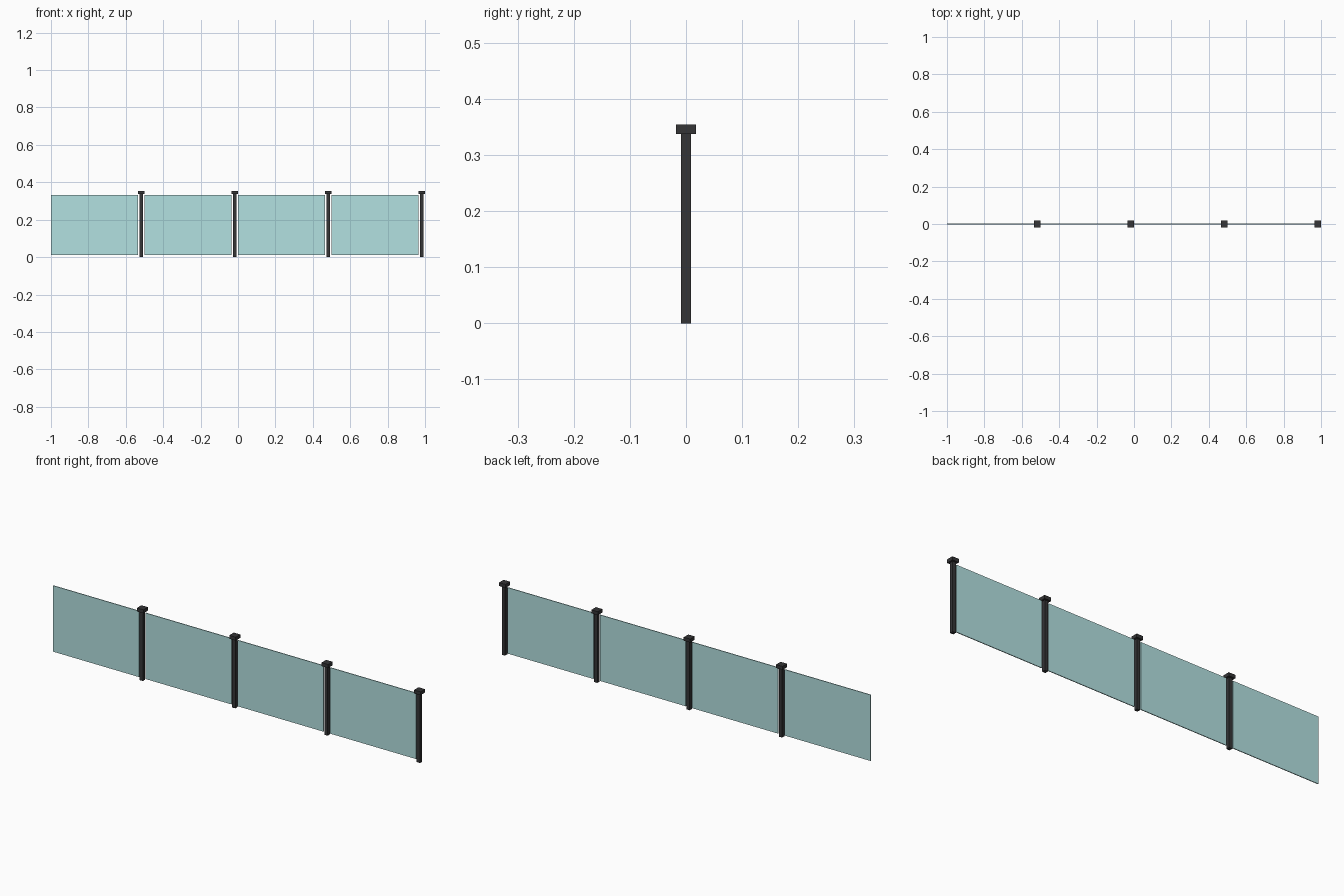
import bpy

if "Cube" in bpy.data.objects:
    bpy.data.objects.remove(bpy.data.objects["Cube"])

PITCH = 0.5      # post to post
CAP = 0.035      # cap width, also the slot between panels
POST = 0.0175


def material(name, color):
    mat = bpy.data.materials.new(name)
    mat.diffuse_color = color
    mat.use_nodes = True
    mat.node_tree.nodes["Principled BSDF"].inputs["Base Color"].default_value = mat.diffuse_color
    return mat


def box(name, x0, x1, depth, z0, z1, mat):
    bpy.ops.mesh.primitive_cube_add(size=1, location=((x0 + x1) / 2, 0, (z0 + z1) / 2))
    ob = bpy.context.object
    ob.name = name
    ob.scale = (x1 - x0, depth, z1 - z0)
    bpy.ops.object.transform_apply(location=False, rotation=False, scale=True)
    ob.data.materials.append(mat)


glass = material("tinted_glass", (0.45, 0.75, 0.75, 0.5))
metal = material("dark_metal", (0.035, 0.035, 0.037, 1))

for i in range(4):
    left = -1 + i * PITCH
    right = left + PITCH
    mid = right - CAP / 2
    # glass panel, with a small gap before the post
    box(f"glass_panel_{i + 1}", left, right - CAP, 0.004, 0.01, 0.333, glass)
    # square post and its wider cap
    box(f"post_{i + 1}", mid - POST / 2, mid + POST / 2, POST, 0, 0.337, metal)
    box(f"post_cap_{i + 1}", right - CAP, right, CAP, 0.337, 0.354, metal)
